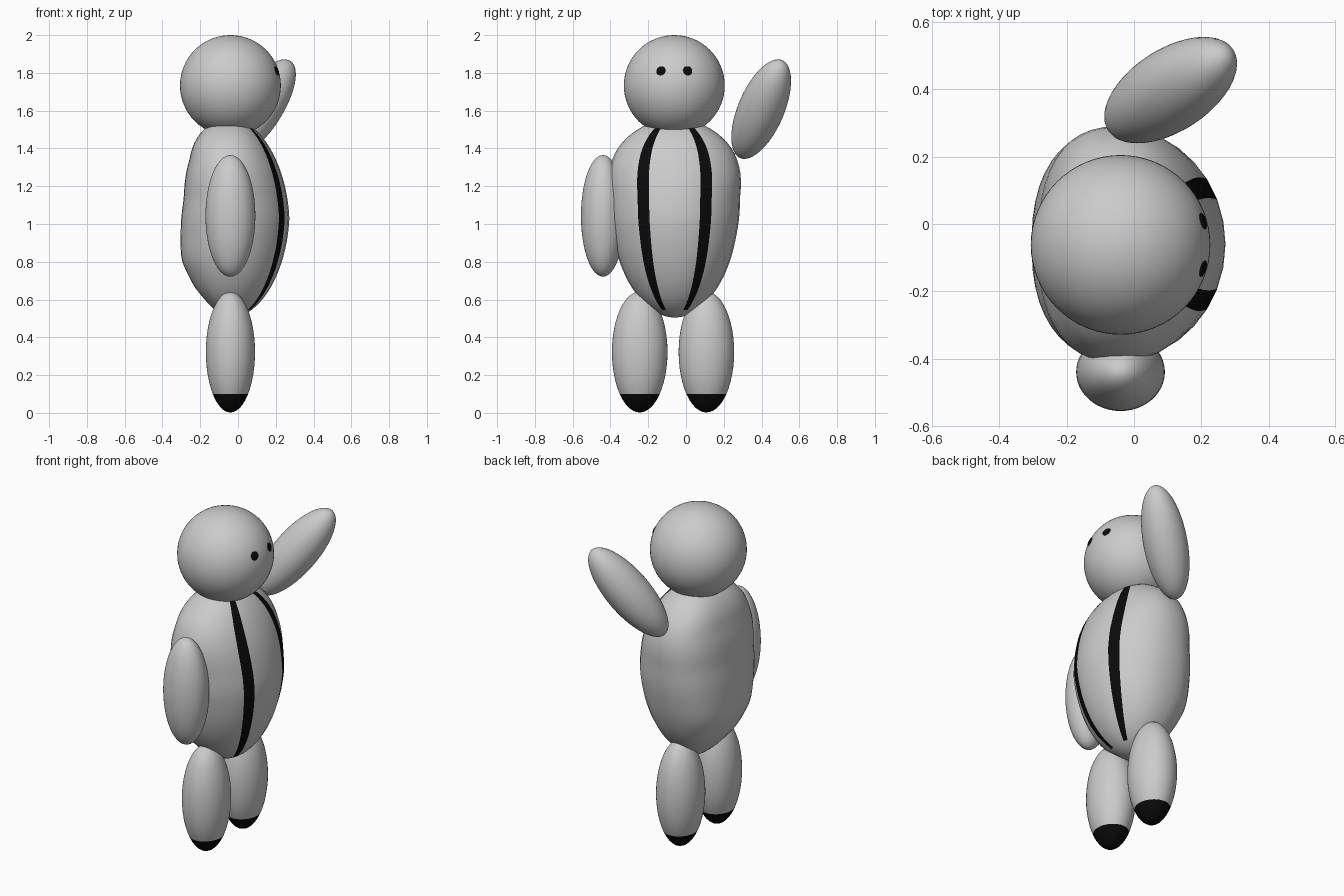
import bpy, bmesh, math
from mathutils import Vector, Matrix

if "Cube" in bpy.data.objects:
    bpy.data.objects.remove(bpy.data.objects["Cube"])

CX, CY = -0.04, -0.06          # body axis; the figure looks along +x


def material(name, v):
    m = bpy.data.materials.new(name)
    m.diffuse_color = (v, v, v, 1)
    m.use_nodes = True
    m.node_tree.nodes["Principled BSDF"].inputs["Base Color"].default_value = m.diffuse_color
    return m


GREY = material("light grey", 0.6)
BLACK = material("black", 0.003)


def finish(bm, name, mats):
    bmesh.ops.recalc_face_normals(bm, faces=bm.faces)
    for f in bm.faces:
        f.smooth = True
    me = bpy.data.meshes.new(name)
    bm.to_mesh(me)
    bm.free()
    for m in mats:
        me.materials.append(m)
    ob = bpy.data.objects.new(name, me)
    bpy.context.collection.objects.link(ob)
    return ob


def ellipsoid(name, centre, radii, axis=(0, 0, 1), mats=(GREY,), black_below=None, seg=48):
    """Ellipsoid whose local z points along axis; optionally black below a height."""
    rot = Vector((0, 0, 1)).rotation_difference(Vector(axis)).to_matrix().to_4x4()
    mat = Matrix.Translation(centre) @ rot @ Matrix.Diagonal((*radii, 1))
    bm = bmesh.new()
    bmesh.ops.create_uvsphere(bm, u_segments=seg, v_segments=seg // 2, radius=1, matrix=mat)
    if black_below is not None:
        bmesh.ops.bisect_plane(bm, geom=bm.verts[:] + bm.edges[:] + bm.faces[:],
                               plane_co=(0, 0, black_below), plane_no=(0, 0, 1))
        for f in bm.faces:
            f.material_index = int(f.calc_center_median().z < black_below)
    return finish(bm, name, mats)


def lerp(table, t):
    for (t0, v0), (t1, v1) in zip(table, table[1:]):
        if t <= t1:
            return v0 + (v1 - v0) * (t - t0) / (t1 - t0)
    return table[-1][1]


# Body: egg with rounded front, boxier back and broad shoulders
SIDE = [(-1, .305), (-.6, .32), (-.2, .33), (.2, .352), (.45, .39), (.7, .425), (1, .45)]
BACK = [(-1, .2), (-.7, .262), (-.43, .285), (-.16, .267), (.2, .252), (.6, .27), (1, .33)]
FRONT = [(-1, .29), (0, .312), (1, .29)]
half = [11.5, 23, 34.5, 45, 56, 67, 78, 90] + list(range(98, 180, 8))
angles = [0] + half + [180] + [360 - a for a in reversed(half)]
ZC, ZR, RINGS = 1.03, 0.525, 40

bm = bmesh.new()
rings = []
for i in range(1, RINGS):
    phi = math.pi * i / RINGS
    t, s = -math.cos(phi), math.sin(phi)
    ring = []
    for a in angles:
        c, n = math.cos(math.radians(a)), math.sin(math.radians(a))
        if c > 0:
            x, y = lerp(FRONT, t) * c, n
        else:                       # squarer curve at the back
            x = -lerp(BACK, t) * abs(c) ** 0.8
            y = math.copysign(abs(n) ** 0.8, n)
        ring.append(bm.verts.new((CX + s * x, CY + s * y * lerp(SIDE, t), ZC + ZR * t)))
    rings.append(ring)
N = len(angles)
for lo, hi in zip(rings, rings[1:]):
    z = (lo[0].co.z + hi[0].co.z) / 2
    for j in range(N):
        k = (j + 1) % N
        f = bm.faces.new((lo[j], lo[k], hi[k], hi[j]))
        # two black stripes down the front
        if j in (2, N - 3) and 0.54 < z < 1.53:
            f.material_index = 1
for ring, z in ((rings[0], ZC - ZR), (rings[-1], ZC + ZR)):
    tip = bm.verts.new((CX, CY, z))
    for j in range(N):
        bm.faces.new((ring[j], ring[(j + 1) % N], tip))
finish(bm, "body", (GREY, BLACK))

# Head
HEAD, HR = Vector((CX, CY - 0.002, 1.733)), 0.267
ellipsoid("head", HEAD, (HR, HR, HR), seg=64)

# Eyes: thin discs on the head
for side, dy in (("right", -0.071), ("left", 0.071)):
    dz = 0.078
    n = Vector((math.sqrt(HR ** 2 - dy ** 2 - dz ** 2), dy, dz)).normalized()
    ellipsoid(side + "_eye", HEAD + n * HR, (0.025, 0.025, 0.006), n, (BLACK,), seg=24)

# Legs with black feet
for side, y in (("right", -0.245), ("left", 0.108)):
    ellipsoid(side + "_leg", (CX, y, 0.322), (0.13, 0.147, 0.32), mats=(GREY, BLACK),
              black_below=0.1)

# Hanging arm and raised arm
ellipsoid("right_arm", (CX, -0.44, 1.043), (0.132, 0.116, 0.322))
ellipsoid("left_arm", (0.109, 0.398, 1.608), (0.122, 0.122, 0.322), (0.525, 0.34, 0.79))
